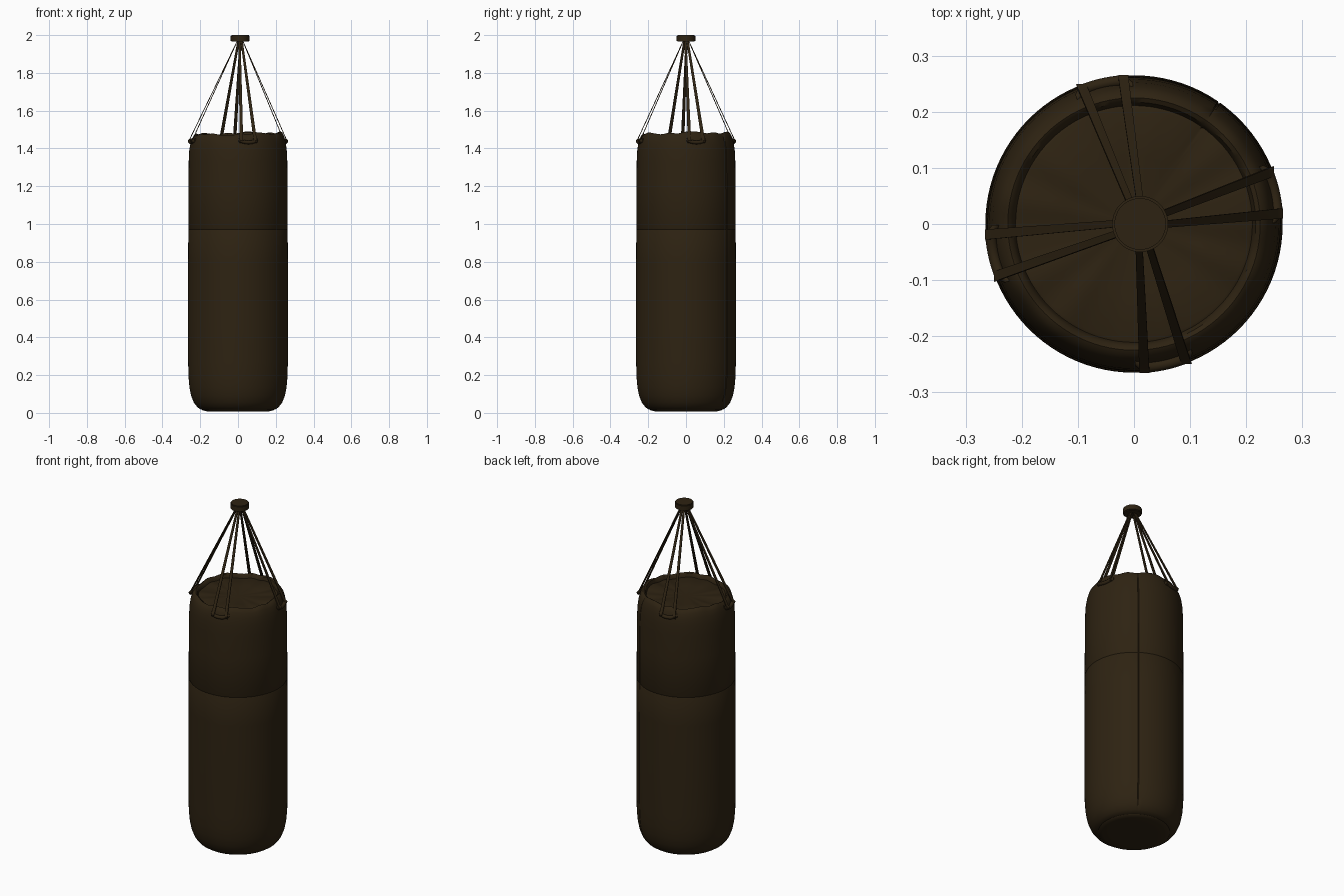
import bpy, bmesh, math
from mathutils import Vector, Matrix

if "Cube" in bpy.data.objects:
    bpy.data.objects.remove(bpy.data.objects["Cube"])

mat = bpy.data.materials.new("dark brown leather")
mat.diffuse_color = (0.027, 0.0165, 0.006, 1)
mat.use_nodes = True
mat.node_tree.nodes["Principled BSDF"].inputs["Base Color"].default_value = mat.diffuse_color
CX = 0.011  # hanger cap is slightly off centre


def finish(name, bm, angle=40):
    bmesh.ops.recalc_face_normals(bm, faces=bm.faces[:])
    me = bpy.data.meshes.new(name)
    bm.to_mesh(me)
    bm.free()
    me.materials.append(mat)
    ob = bpy.data.objects.new(name, me)
    bpy.context.collection.objects.link(ob)
    for o in bpy.context.selected_objects:
        o.select_set(False)
    ob.select_set(True)
    bpy.context.view_layer.objects.active = ob
    bpy.ops.object.shade_smooth_by_angle(angle=math.radians(angle))
    return ob


# Bag body: lathed profile with a middle seam, a side seam and a wavy rim
prof = [(0.10, 0.010), (0.165, 0.008), (0.187, 0.014), (0.190, 0.017), (0.195, 0.017),
        (0.215, 0.030), (0.234, 0.055), (0.248, 0.09), (0.257, 0.135), (0.262, 0.19),
        (0.264, 0.27), (0.265, 0.50), (0.264, 0.80), (0.263, 0.966), (0.2605, 0.971),
        (0.263, 0.976), (0.262, 1.20), (0.261, 1.33), (0.258, 1.39), (0.252, 1.43),
        (0.244, 1.457), (0.234, 1.474), (0.225, 1.479), (0.217, 1.474), (0.213, 1.462),
        (0.211, 1.456), (0.206, 1.458), (0.12, 1.452)]
SEAM = 55
angs = sorted([i * 3.75 for i in range(96) if abs(i * 3.75 - SEAM) > 2] + [SEAM - .6, SEAM, SEAM + .6])


def wave(a):
    return (0.006 * math.cos(a - 0.6) + 0.004 * math.sin(5 * a + 1)
            + 0.003 * math.sin(11 * a) + 0.0015 * math.sin(17 * a + 2))


bm = bmesh.new()
rings = []
for r, z in prof:
    ring = []
    for d in angs:
        a = math.radians(d)
        rr, zz = r, z
        if d == SEAM and 0.03 < z < 1.46:
            rr -= 0.0025
        if z > 1.39:
            zz += wave(a) * min(1, (z - 1.39) / 0.08) * (1 if r > 0.2 else 0.4)
        ring.append(bm.verts.new((rr * math.cos(a), rr * math.sin(a), zz)))
    rings.append(ring)
n = len(angs)
for lo, hi in zip(rings, rings[1:]):
    for i in range(n):
        j = (i + 1) % n
        bm.faces.new((lo[i], lo[j], hi[j], hi[i]))
for ring, z in ((rings[0], 0.012), (rings[-1], 1.45)):
    c = bm.verts.new((0, 0, z))
    for i in range(n):
        bm.faces.new((ring[i], ring[(i + 1) % n], c))
finish("bag_body", bm)

# Hanger cap
bm = bmesh.new()
bmesh.ops.create_cone(bm, cap_ends=True, segments=48, radius1=0.05, radius2=0.05, depth=0.034,
                      matrix=Matrix.Translation((CX, 0, 1.983)))
rim = [e for e in bm.edges if abs(e.verts[0].co.z - e.verts[1].co.z) < 1e-4]
bmesh.ops.bevel(bm, geom=rim, offset=0.004, segments=2, affect='EDGES')
finish("hanger_cap", bm)


# Flat strap from the cap down to a handle end, folded around the handle
def strap(name, end, top, side):
    bm = bmesh.new()
    out = Vector((end.x, end.y, 0)).normalized()
    up = Vector((0, 0, 1))
    path = [top, end + up * 0.012, end + out * 0.010 + up * 0.002, end + out * 0.007 - up * 0.009,
            end - up * 0.012, end - out * 0.008 - up * 0.006]
    d = (top - end).normalized()
    normal = side.cross(d).normalized()
    rows = []
    for k, p in enumerate(path):
        w = 0.006 if k == 0 else 0.009
        t = normal * 0.002 if k < 2 else out * 0.002
        rows.append([bm.verts.new(p + side * s * w + t * u)
                     for s, u in ((-1, -1), (1, -1), (1, 1), (-1, 1))])
    for a, b in zip(rows, rows[1:]):
        for i in range(4):
            bm.faces.new((a[i], a[(i + 1) % 4], b[(i + 1) % 4], b[i]))
    bm.faces.new(rows[0])
    bm.faces.new(rows[-1])
    finish(name, bm, 30)


# Padded handle: round tube following the bag wall, ends tucked into it
def handle(name, rot):
    bm = bmesh.new()
    rows, m = [], 20
    for k in range(m + 1):
        t = k / m
        a = math.radians(-89.5 + t * 24) + rot
        r = 0.243 + 0.013 * min(1, math.sin(math.pi * t) * 2.2)
        z = 1.444 - 0.012 * math.sin(math.pi * t)
        rad = Vector((math.cos(a), math.sin(a), 0))
        rows.append([bm.verts.new(rad * (r + 0.010 * math.cos(b)) + Vector((0, 0, z + 0.010 * math.sin(b))))
                     for b in (math.tau * i / 12 for i in range(12))])
    for p, q in zip(rows, rows[1:]):
        for i in range(12):
            bm.faces.new((p[i], p[(i + 1) % 12], q[(i + 1) % 12], q[i]))
    bm.faces.new(rows[0])
    bm.faces.new(rows[-1])
    finish(name, bm)


# Four handles with a pair of straps each
for k, label in enumerate(("front", "right", "back", "left")):
    rot = k * math.pi / 2
    handle(label + "_handle", rot)
    R = Matrix.Rotation(rot, 3, 'Z')
    side = R @ Vector((1, 0, 0))
    for j, (x, y, tx) in enumerate(((0.018, -0.254, -0.003), (0.09, -0.238, 0.008))):
        end = R @ Vector((x, y, 1.44))
        top = R @ Vector((tx, -0.014, 1.97)) + Vector((CX, 0, 0))
        strap(f"{label}_strap_{j + 1}", end, top, side)
